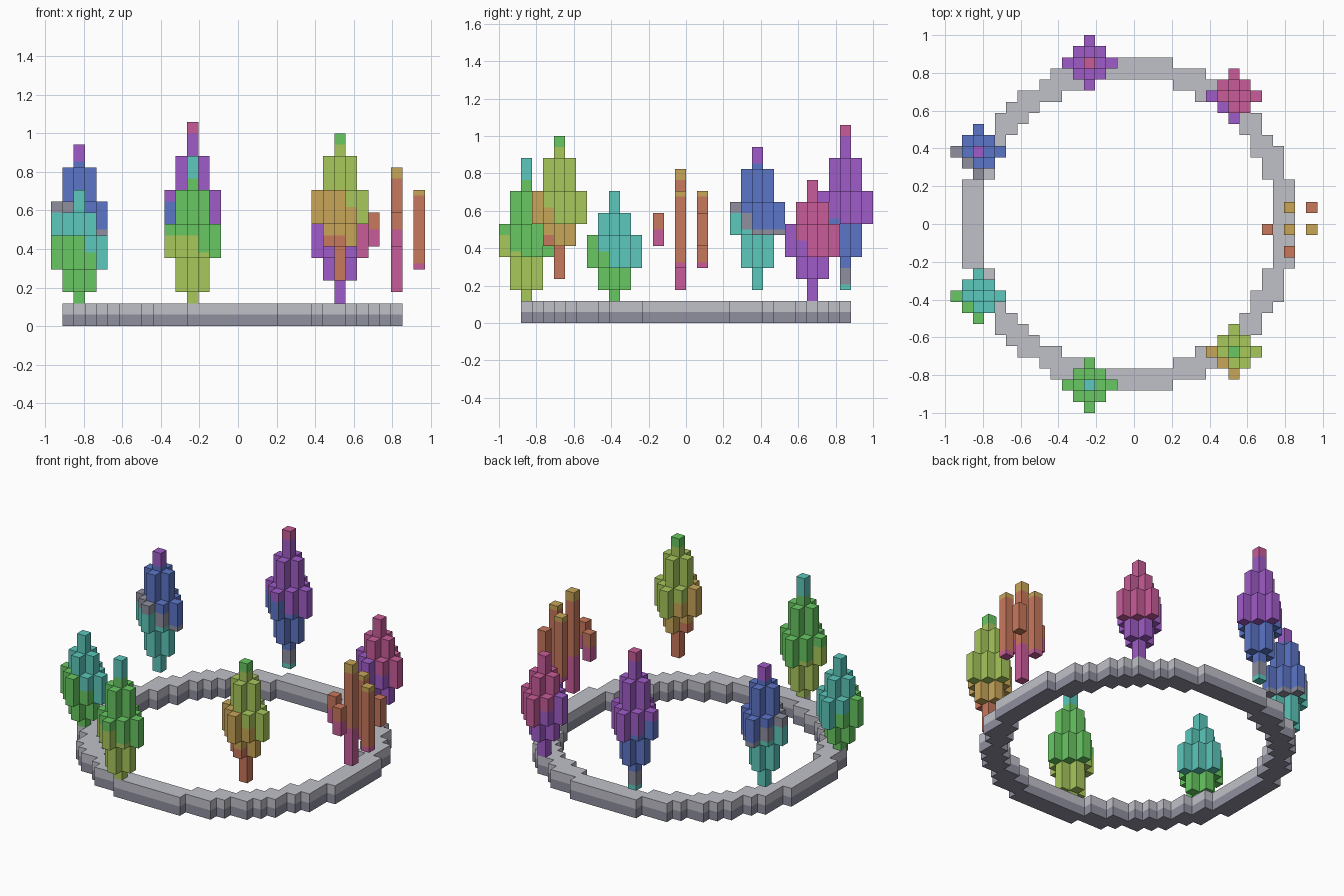
import bpy, bmesh
from mathutils import Vector

cube = bpy.data.objects.get("Cube")
if cube:
    bpy.data.objects.remove(cube)

V = 2 / 34          # block size
H = 2               # colour slices per block of height

PALETTE = {
    "light_grey": "C0C0C9", "dark_grey": "9090A0", "teal": "5CC8BC",
    "green": "68C862", "lime": "A8C85C", "gold": "C8A658",
    "orange": "C8785C", "pink": "C85C98", "purple": "A05CC8", "blue": "5C76C8",
}


def linear(code):
    out = []
    for n in range(3):
        c = int(code[2 * n:2 * n + 2], 16) / 255
        out.append(c / 12.92 if c <= 0.04045 else ((c + 0.055) / 1.055) ** 2.4)
    return (*out, 1)


MATS = {}
for mat_name, code in PALETTE.items():
    m = bpy.data.materials.new(mat_name)
    m.use_nodes = True
    m.diffuse_color = linear(code)
    bsdf = m.node_tree.nodes["Principled BSDF"]
    bsdf.inputs["Base Color"].default_value = linear(code)
    bsdf.inputs["Roughness"].default_value = 0.8
    MATS[mat_name] = m


def build(name, cells):
    """Skin of a set of blocks {(x, y, slice): colour}, exposed faces only."""
    bm = bmesh.new()
    verts = {}

    def vert(p):
        key = tuple(round(c * 2) for c in p)
        if key not in verts:
            verts[key] = bm.verts.new((p[0] * V, p[1] * V, p[2] * V / H))
        return verts[key]

    used = sorted(set(cells.values()))
    for cell, colour in cells.items():
        mid = Vector(cell)
        for axis in range(3):
            for sign in (-1, 1):
                n = Vector((0, 0, 0))
                n[axis] = sign
                if tuple(mid + n) in cells:
                    continue
                u, w = Vector((0, 0, 0)), Vector((0, 0, 0))
                u[(axis + 1) % 3] = 0.5
                w[(axis + 2) % 3] = 0.5 * sign
                c = mid + n / 2
                face = bm.faces.new([vert(c + a * u + b * w) for a, b in
                                     ((-1, -1), (1, -1), (1, 1), (-1, 1))])
                face.material_index = used.index(colour)
    mesh = bpy.data.meshes.new(name)
    bm.to_mesh(mesh)
    bm.free()
    for colour in used:
        mesh.materials.append(MATS[colour])
    bpy.context.collection.objects.link(bpy.data.objects.new(name, mesh))


# Ground ring, two blocks high: dark below, light above
ring = {}
for a in range(-15, 15):
    for b in range(-15, 15):
        if 169 < (a + 0.5) ** 2 + (b + 0.5) ** 2 < 225:
            for k in range(2 * H):
                ring[a, b + 0.5, k + 0.5] = "dark_grey" if k < H else "light_grey"
build("ground_ring", ring)


def crystal(name, cx, cy, spans, bands, step=1):
    """Diamond of columns; spans are by distance, bands are (lowest height, colour)."""
    cells = {}
    for dx in range(-2, 3):
        for dy in range(-2, 3):
            ring_no = abs(dx) + abs(dy)
            if ring_no > 2:
                continue
            # the sparse cluster keeps only some of its columns
            if step == 2 and (dx, dy) not in ((0, 0), (1, 0), (0, 1), (1, 1), (-1, 0), (0, -1)):
                continue
            low, high = spans[2 if step == 2 and min(dx, dy) < 0 else ring_no]
            x, y = cx + dx * step, cy + dy * step
            for k in range(low * H, high * H):
                # colour bands lean towards the front right
                level = (k + 0.5) / H + 0.75 * (dx + dy) * step
                cells[x, y, k + 0.5] = next(c for t, c in bands if level > t)
    build(name, cells)


END = -99
crystal("purple_crystal", -4, 14.5, ((3, 18), (6, 15), (9, 12)),
        ((17, "pink"), (9.5, "purple"), (5, "blue"), (3.5, "dark_grey"), (END, "teal")))
crystal("blue_crystal", -14, 6.5, ((3, 16), (5, 14), (8, 11)),
        ((14.6, "purple"), (10, "blue"), (8.5, "dark_grey"), (END, "teal")))
crystal("teal_crystal", -14, -6.5, ((2, 12), (3, 10), (5, 8)),
        ((6.5, "teal"), (END, "green")))
crystal("green_crystal", -4, -14.5, ((2, 15), (3, 12), (6, 9)),
        ((13, "teal"), (6.5, "green"), (END, "lime")))
crystal("lime_crystal", 9, -11.5, ((4, 17), (7, 15), (9, 12)),
        ((16, "green"), (10.5, "lime"), (7, "gold"), (END, "orange")))
crystal("pink_crystal", 9, 11.5, ((2, 13), (4, 11), (6, 9)),
        ((7.5, "pink"), (END, "purple")))
crystal("orange_cluster", 14, -0.5, ((3, 14), (5, 12), (7, 10)),
        ((13, "gold"), (7, "orange"), (END, "pink")), step=2)
